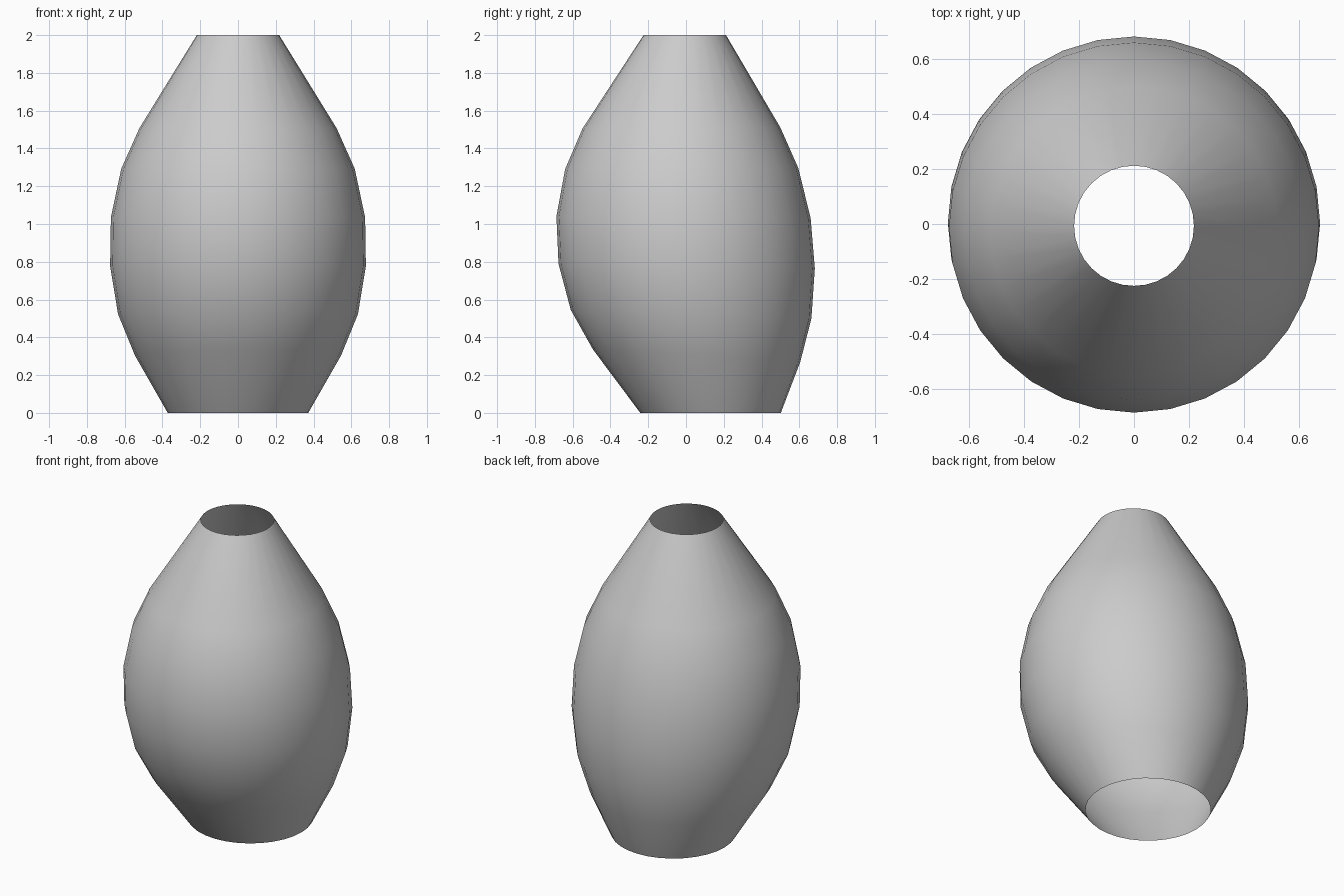
import bpy, bmesh
from math import sin, cos, tau

if "Cube" in bpy.data.objects:
    bpy.data.objects.remove(bpy.data.objects["Cube"])

SEGMENTS = 32

# Rings from bottom to top: radius, front (y, z), back (y, z)
RINGS = [
    (0.372, (-0.242, 0.00), (0.502, 0.00)),
    (0.545, (-0.492, 0.335), (0.605, 0.27)),
    (0.635, (-0.61, 0.545), (0.664, 0.50)),
    (0.677, (-0.675, 0.79), (0.682, 0.765)),
    (0.673, (-0.686, 1.04), (0.660, 1.03)),
    (0.618, (-0.640, 1.29), (0.595, 1.295)),
    (0.522, (-0.548, 1.505), (0.500, 1.51)),
    (0.218, (-0.225, 2.00), (0.212, 2.00)),
]


def tilted_ring(bm, radius, front, back):
    """Circle of vertices spanning the front and back points."""
    cy, cz = (front[0] + back[0]) / 2, (front[1] + back[1]) / 2
    hy, hz = (back[0] - front[0]) / 2, (back[1] - front[1]) / 2
    angles = [tau * i / SEGMENTS for i in range(SEGMENTS)]
    return [bm.verts.new((radius * cos(a), cy + hy * sin(a), cz + hz * sin(a)))
            for a in angles]


# Open shell, lofted through the tilted rings
bm = bmesh.new()
rings = [tilted_ring(bm, *ring) for ring in RINGS]
for low, high in zip(rings, rings[1:]):
    for i in range(SEGMENTS):
        j = (i + 1) % SEGMENTS
        bm.faces.new((low[i], low[j], high[j], high[i])).smooth = True

mesh = bpy.data.meshes.new("vase_shell")
bm.to_mesh(mesh)
bm.free()
shell = bpy.data.objects.new("vase_shell", mesh)
bpy.context.collection.objects.link(shell)
